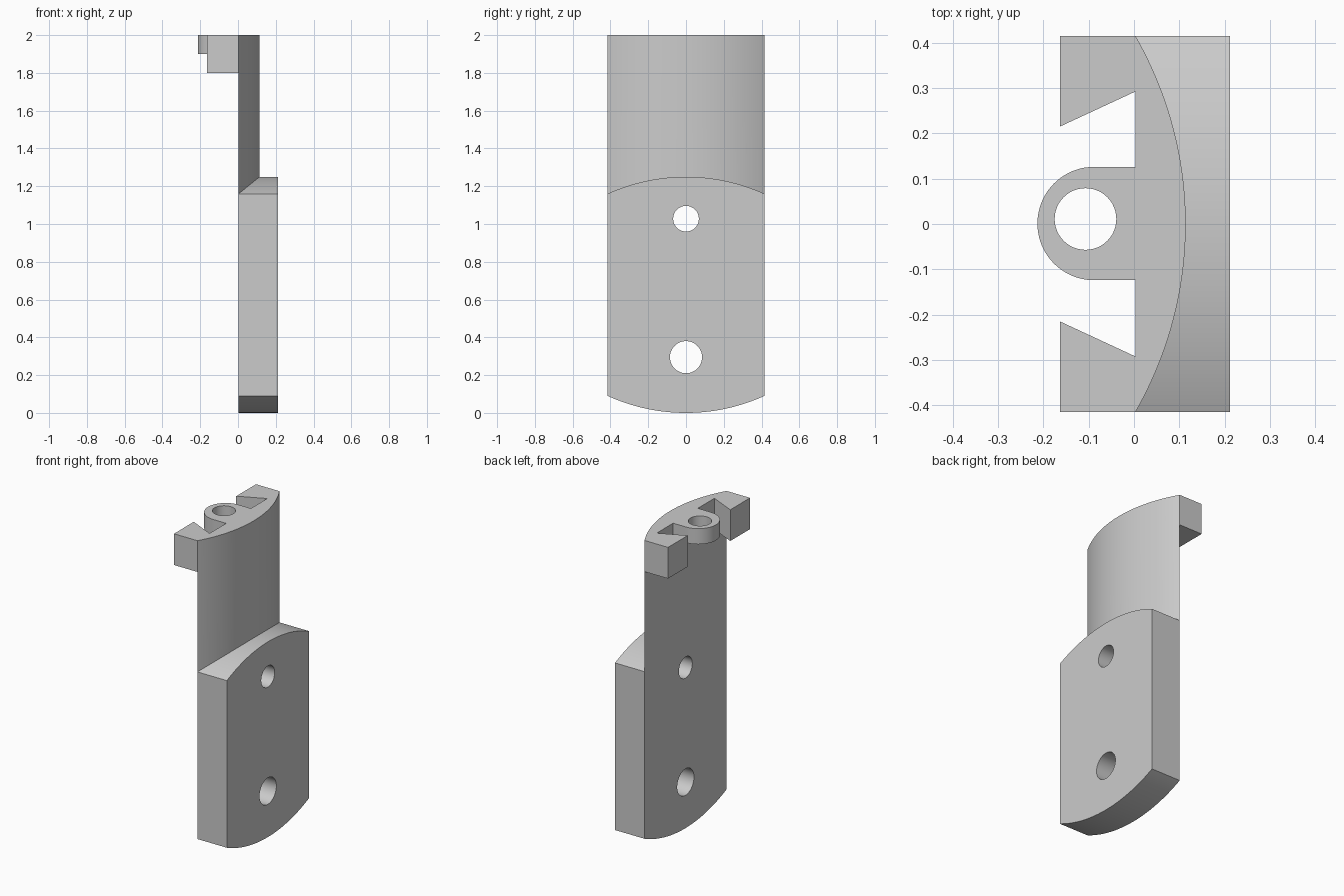
import bpy, bmesh, math
from mathutils import Vector

if "Cube" in bpy.data.objects:
    bpy.data.objects.remove(bpy.data.objects["Cube"], do_unlink=True)

GREY = bpy.data.materials.new("plain grey")
GREY.use_nodes = True
GREY.diffuse_color = (0.6, 0.6, 0.6, 1)
GREY.node_tree.nodes["Principled BSDF"].inputs["Base Color"].default_value = (0.6, 0.6, 0.6, 1)

HALF = 0.415            # half width of the bracket
BACK, FACE = 0.003, 0.212
SHOULDER, SAG = 1.16, 0.09


def prism(name, outline, low, high, axis="z"):
    """Extrude an outline: (x, y) along z, or (y, z) along x."""
    bm = bmesh.new()
    place = (lambda u, v: (u, v, low)) if axis == "z" else (lambda u, v: (low, u, v))
    face = bm.faces.new([bm.verts.new(place(u, v)) for u, v in outline])
    step = Vector((0, 0, high - low)) if axis == "z" else Vector((high - low, 0, 0))
    grown = bmesh.ops.extrude_face_region(bm, geom=[face])["geom"]
    bmesh.ops.translate(bm, vec=step, verts=[v for v in grown if isinstance(v, bmesh.types.BMVert)])
    bmesh.ops.recalc_face_normals(bm, faces=bm.faces)
    mesh = bpy.data.meshes.new(name)
    bm.to_mesh(mesh)
    bm.free()
    mesh.materials.append(GREY)
    obj = bpy.data.objects.new(name, mesh)
    bpy.context.collection.objects.link(obj)
    return obj


def bow(sag, count=48):
    """Points (across, rise) of a shallow arc over the full width."""
    radius = (HALF ** 2 + sag ** 2) / (2 * sag)
    reach = math.asin(HALF / radius)
    angles = [reach * (2 * i / count - 1) for i in range(count + 1)]
    return [(radius * math.sin(a), radius * math.cos(a) - radius + sag) for a in angles]


def circle(u, v, radius, count=48, start=0, sweep=2 * math.pi):
    return [(u + radius * math.cos(start + sweep * i / count),
             v + radius * math.sin(start + sweep * i / count)) for i in range(count)]


def select(obj):
    bpy.ops.object.select_all(action="DESELECT")
    obj.select_set(True)
    bpy.context.view_layer.objects.active = obj


def cut(obj, cutter):
    cutter.hide_render = True
    mod = obj.modifiers.new("cut", "BOOLEAN")
    mod.operation, mod.solver, mod.object = "DIFFERENCE", "EXACT", cutter
    select(obj)
    bpy.ops.object.modifier_apply(modifier=mod.name)
    bpy.data.objects.remove(cutter, do_unlink=True)


# Mounting plate with bowed ends and two screw holes
arc = bow(SAG)
plate_outline = [(y, SAG - r) for y, r in arc] + [(y, SHOULDER + r) for y, r in reversed(arc)]
plate = prism("mounting_plate", plate_outline, BACK, FACE, "x")
for height, radius in ((0.295, 0.085), (1.028, 0.068)):
    cut(plate, prism("hole_cutter", circle(0, height, radius), -0.5, 0.5, "x"))

# Neck with a rounded face, seated on the bowed top of the plate
neck = prism("neck", [(BACK + r, y) for y, r in bow(0.111)], 1.0, 2.0)
cut(neck, prism("seat_cutter", [(-0.6, 0.5), (0.6, 0.5)] +
                [(y * 1.0, SHOULDER + r) for y, r in reversed(arc)], -0.5, 0.5, "x"))

# Pair of angled hooks on the back
hooks = []
for side, name in ((1, "left_hook"), (-1, "right_hook")):
    outline = [(-0.163, HALF), (BACK, HALF), (BACK, 0.292), (-0.163, 0.215)]
    hooks.append(prism(name, [(x, side * y) for x, y in outline], 1.8, 2.0))

# Rounded lug with a pin hole
round_end = circle(-0.088, 0.001, 0.125, 40, math.pi / 2, math.pi)
lug = prism("pin_lug", round_end + [(-0.088, -0.124), (BACK, -0.124), (BACK, 0.126)], 1.9, 2.0)
cut(lug, prism("pin_cutter", circle(-0.107, 0.011, 0.068), 1.5, 2.5))

for part in [plate, neck, lug] + hooks:
    select(part)
    bpy.ops.object.shade_smooth_by_angle(angle=math.radians(25))
